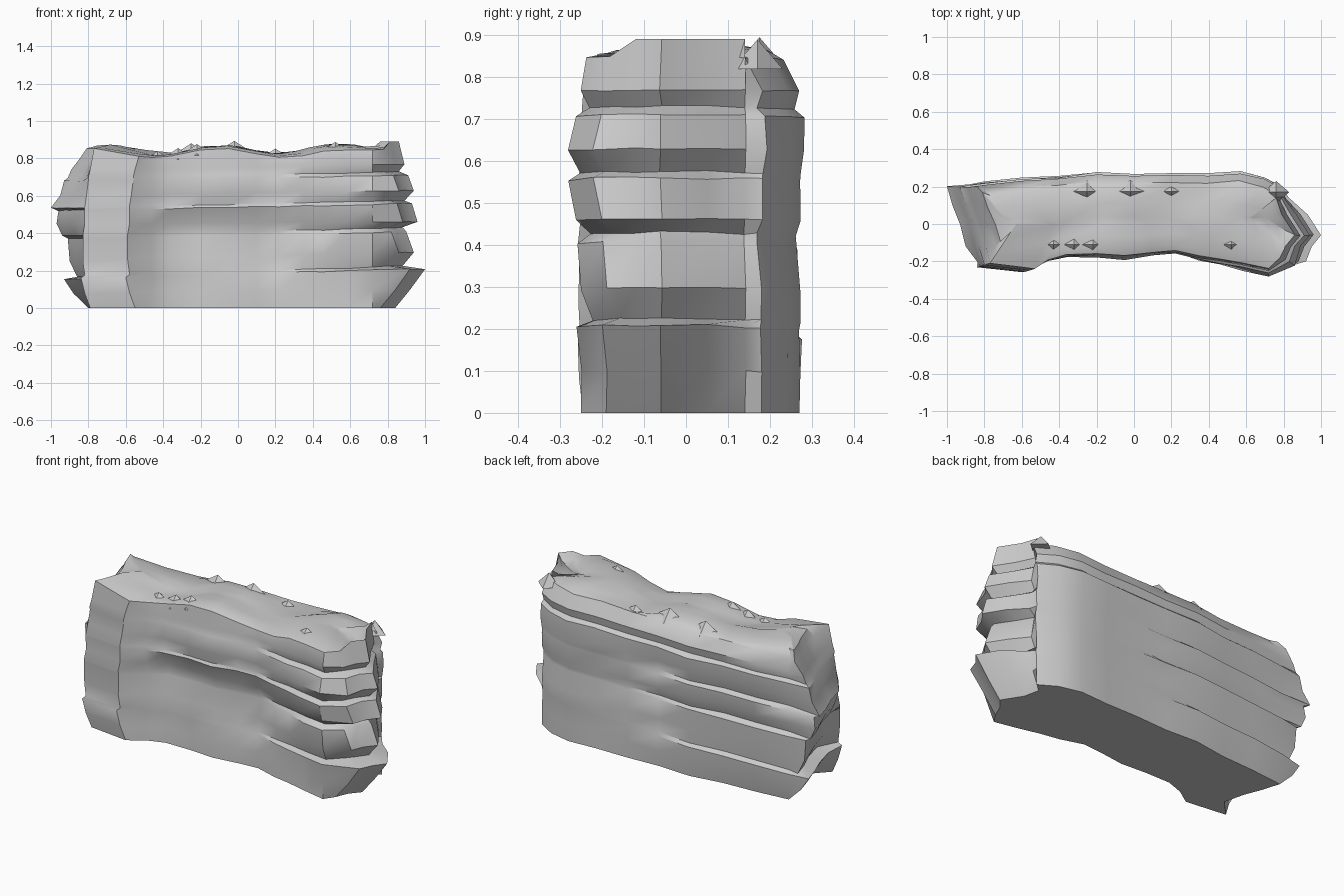
import bpy, bmesh, math, random

cube = bpy.data.objects.get("Cube")
if cube:
    bpy.data.objects.remove(cube)
random.seed(4)

# Stone colour
stone = bpy.data.materials.new("grey stone")
stone.use_nodes = True
grey = (0.6, 0.6, 0.6, 1)
stone.diffuse_color = grey
stone.node_tree.nodes["Principled BSDF"].inputs["Base Color"].default_value = grey

# Heights of the strata at the right and left ends, in hundredths
Z_PLUS = [0, 10, 21, 22.5, 30, 41, 43, 46, 56, 57.5, 63, 71, 73, 77, 85]
Z_MINUS = [0, 8, 15.5, 17, 25, 37, 38.5, 45, 52, 53.5, 60, 68, 69.5, 74, 81]

# Weathering: push direction and inward depth (hundredths) of each stratum
WEAR = {
    "R": ((1, 0), [16, 8, 0, 12, 6, 10, 12, 4, 7, 11, 6, 9, 14, 11, 14]),
    "F": ((0, -1), [3, 3, 2, 6, 3, 2, 5, 2, 0, 3, 0, 2, 5, 3, 4]),
    "M": ((0, -1), [3, 3, 4, 4, 5, 6, 6, 5, 1, 2, 1, 0, 1, 1, 2]),
    "S": ((-1, -.3), [5, 2, 0, 2, 1, 1, 1, 2, 2, 2, 3, 4, 4, 5, 7]),
    "L": ((-1, 0), [20, 12, 7, 14, 10, 9, 6, 3, 4, 0, 5, 7, 9, 11, 16]),
    "B": ((0, 1), [3, 1, 0, 3, 2, 1, 4, 2, 1, 4, 2, 1, 3, 2, 5]),
    "C": ((.2, 1), [1, 1, 1, 1, 1, 2, 2, 1, 1, 1, 0, 0, 2, 1, 5]),
}

# Plan outline with the weathering on each point; a small letter acts at half depth
OUTLINE = [
    (-.84, -.23, "S"), (-.6, -.26, "S"), (-.46, -.2, "m"), (-.36, -.18, "M"),
    (-.2, -.18, "M"), (-.05, -.19, "M"), (.1, -.17, "M"), (.22, -.16, "M"),
    (.35, -.2, "fm"), (.46, -.22, "fm"), (.58, -.25, "F"), (.72, -.28, "F"),
    (.92, -.22, "RF"), (.95, -.12, "R"), (1, -.06, "R"), (.93, .05, "R"),
    (.83, .14, "r"), (.8, .19, "C"), (.7, .25, "C"), (.57, .28, "C"),
    (.4, .27, "C"), (.2, .27, "C"), (0, .27, "cb"), (-.2, .28, "cb"),
    (-.4, .26, "B"), (-.6, .25, "B"), (-.8, .23, "B"), (-1, .2, "L"),
    (-.97, .1, "L"), (-.93, 0, "L"), (-.9, -.12, "L"),
]


def wall_ring(bm, level):
    ring = []
    for x, y, kinds in OUTLINE:
        t = x * .5 + .5
        z = (Z_MINUS[level] * (1 - t) + Z_PLUS[level] * t) / 100
        px, py = x, y
        for kind in kinds:
            (dx, dy), depths = WEAR[kind.upper()]
            depth = depths[level] / (100 if kind.isupper() else 200)
            px -= dx * depth
            py -= dy * depth
        if level:
            py += random.uniform(-.003, .003)
            z += random.uniform(-.003, .003)
        ring.append(bm.verts.new((px, py, z)))
    return ring


def crest(x):
    return .845 + .025 * math.cos(x * 9 + .9) + .03 * max(0, x - .4)


def top_ring(bm, rim, keep, lift):
    ring = []
    for vert in rim:
        x, y, z = vert.co
        inset_x = x * (1 - (1 - keep) * .2)
        inset_y = .02 + (y - .02) * keep
        raised = z + (crest(x) - z) * lift + random.uniform(-.006, .006)
        ring.append(bm.verts.new((inset_x, inset_y, raised)))
    return ring


def bridge(bm, low, high):
    count = len(low)
    for i in range(count):
        j = (i + 1) % count
        bm.faces.new((low[i], low[j], high[j], high[i]))


# Cliff body: stacked strata, rounded crown and flat base
bm = bmesh.new()
rings = [wall_ring(bm, level) for level in range(len(Z_PLUS))]
rim = rings[-1]
for vert, (x, y, kinds) in zip(rim, OUTLINE):
    if kinds in ("S", "M", "m", "fm"):
        vert.co.z = crest(vert.co.x) - .015
    if kinds in ("R", "r"):
        vert.co.z = .89
rings += [top_ring(bm, rim, .82, .7), top_ring(bm, rim, .45, 1), top_ring(bm, rim, .1, 1)]
for low, high in zip(rings, rings[1:]):
    bridge(bm, low, high)
cap = bm.faces.new(rings[-1])
bm.faces.new(list(reversed(rings[0])))
bmesh.ops.triangulate(bm, faces=[cap])


# Broken shards standing on the crown
def shard(bm, x, y, width, height):
    z = crest(x) - .04
    corners = ((-width, 0), (0, -.06), (width, 0), (0, .06))
    base = [bm.verts.new((x + a, y + b, z)) for a, b in corners]
    tip = bm.verts.new((x, y, z + height))
    for i in range(4):
        bm.faces.new((base[i], base[(i + 1) % 4], tip))
    bm.faces.new(list(reversed(base)))


for x in (-.43, -.32, -.22, .52):
    shard(bm, x, -.11, .09, .06)
for x in (-.25, -.02, .2):
    shard(bm, x, .175, .11, .07)
shard(bm, .76, .17, .07, .07)

bmesh.ops.recalc_face_normals(bm, faces=bm.faces)
mesh = bpy.data.meshes.new("layered_cliff")
bm.to_mesh(mesh)
bm.free()
mesh.materials.append(stone)
cliff = bpy.data.objects.new("layered_cliff", mesh)
bpy.context.collection.objects.link(cliff)
bpy.ops.object.select_all(action="DESELECT")
cliff.select_set(True)
bpy.context.view_layer.objects.active = cliff
bpy.ops.object.shade_smooth_by_angle(angle=math.radians(35))
